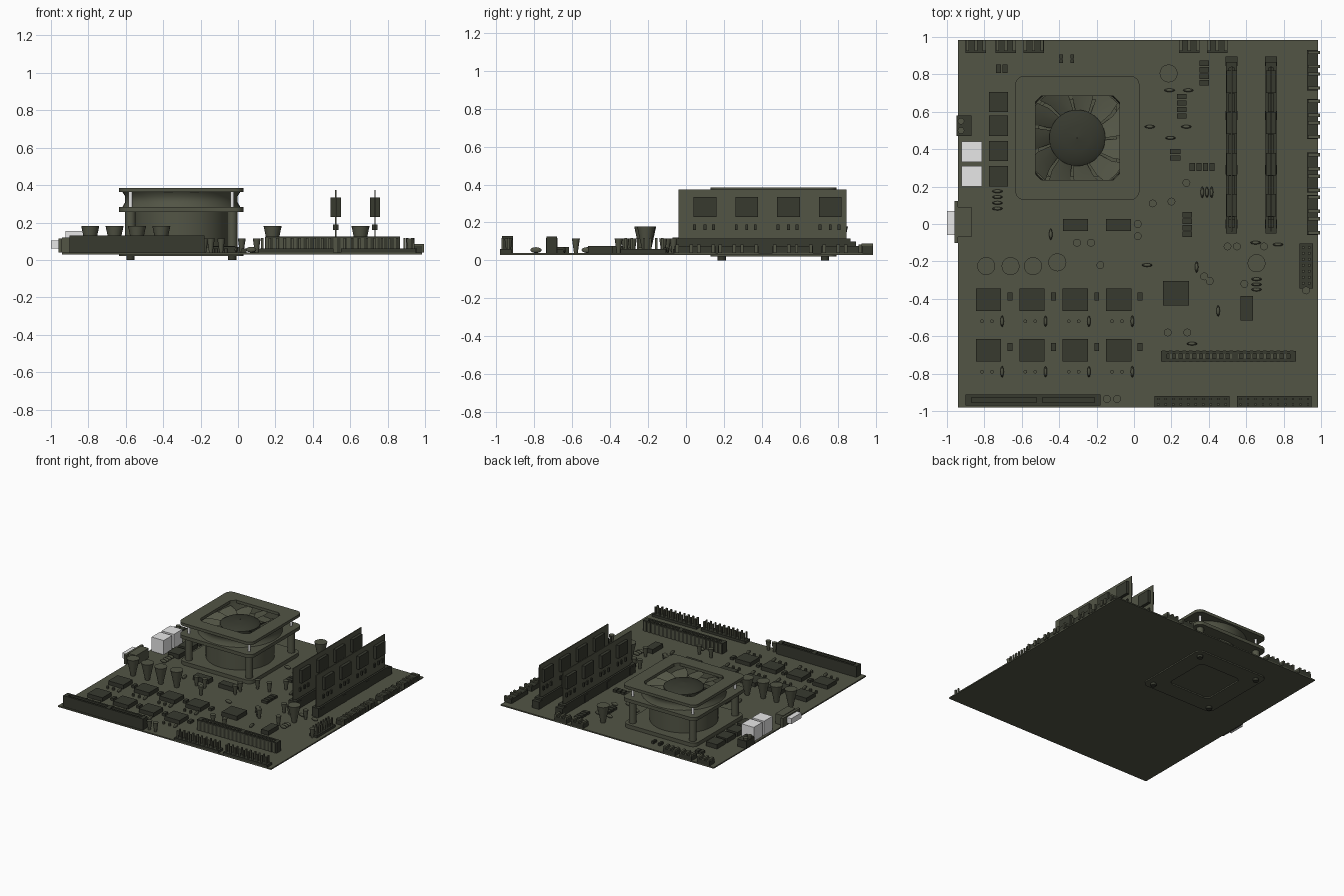
import bpy, bmesh, math
from mathutils import Matrix, Vector

cube = bpy.data.objects.get("Cube")
if cube:
    bpy.data.objects.remove(cube, do_unlink=True)


def material(name, color):
    mat = bpy.data.materials.new(name)
    mat.use_nodes = True
    rgba = (*color, 1)
    mat.diffuse_color = rgba
    shader = mat.node_tree.nodes["Principled BSDF"]
    shader.inputs["Base Color"].default_value = rgba
    shader.inputs["Roughness"].default_value = 0.7
    return mat


olive = material("olive", (0.085, 0.09, 0.06))
dark = material("dark_olive", (0.038, 0.041, 0.028))
white = material("white", (0.8, 0.8, 0.8))
TOP = 0.04            # upper face of the board
FAN = Vector((-0.303, 0.46, 0))


def finish(name, bm, mat, smooth=False):
    bmesh.ops.recalc_face_normals(bm, faces=bm.faces)
    mesh = bpy.data.meshes.new(name)
    bm.to_mesh(mesh)
    bm.free()
    mesh.materials.append(mat)
    if smooth:
        mesh.shade_smooth()
        mesh.set_sharp_from_angle(angle=math.radians(35))
    obj = bpy.data.objects.new(name, mesh)
    bpy.context.collection.objects.link(obj)
    return obj


def boxes(name, mat, spans):
    """Each span is x0, x1, y0, y1, z0, z1."""
    bm = bmesh.new()
    for x0, x1, y0, y1, z0, z1 in spans:
        mid = Vector((x0 + x1, y0 + y1, z0 + z1)) / 2
        size = (x1 - x0, y1 - y0, z1 - z0, 1)
        bmesh.ops.create_cube(bm, size=1, matrix=Matrix.Translation(mid) @ Matrix.Diagonal(size))
    return finish(name, bm, mat)


def at(x, y, w, d, z1, z0=TOP):
    """Span of a block standing around a centre."""
    return (x - w / 2, x + w / 2, y - d / 2, y + d / 2, z0, z1)


def cones(name, mat, places, z0, z1, r0, r1, sides=16):
    bm = bmesh.new()
    for x, y in places:
        bmesh.ops.create_cone(bm, cap_ends=True, segments=sides, radius1=r0, radius2=r1, depth=z1 - z0,
                              matrix=Matrix.Translation((x, y, (z0 + z1) / 2)))
    return finish(name, bm, mat, True)


def loft(name, mat, rings, wrap=False, smooth=True):
    bm = bmesh.new()
    loops = [[bm.verts.new(p) for p in ring] for ring in rings]
    n = len(loops[0])
    for a, b in zip(loops, loops[1:] + (loops[:1] if wrap else [])):
        for i in range(n):
            j = (i + 1) % n
            bm.faces.new((a[i], a[j], b[j], b[i]))
    return finish(name, bm, mat, smooth)


def circle(r, z, n=40):
    return [FAN + Vector((r * math.cos(i * math.tau / n), r * math.sin(i * math.tau / n), z)) for i in range(n)]


def rounded_square(half, r, z):
    points = []
    for k in range(4):
        turn = Matrix.Rotation(k * math.pi / 2, 3, "Z")
        for i in range(10):
            a = i / 9 * math.pi / 2
            p = Vector((half - r + r * math.cos(a), half - r + r * math.sin(a), z))
            points.append(FAN + turn @ p)
    return points


def frame(name, half, hole, z0, z1):
    outer = [rounded_square(half, 0.05, z) for z in (z0, z1)]
    inner = []
    for z in (z1, z0):
        ring = []
        for p in rounded_square(half, 0.05, z):
            d = p - FAN
            d.z = 0
            ring.append(FAN + d.normalized() * hole + Vector((0, 0, z)))
        inner.append(ring)
    return loft(name, olive, outer + inner, wrap=True)


# Board
boxes("board", olive, [(-0.94, 0.985, -0.98, 0.985, 0.03, TOP)])

# Cooler: frames, duct, core and posts
frame("cooler_top_frame", 0.332, 0.295, 0.362, 0.385)
frame("cooler_lower_frame", 0.332, 0.27, 0.255, 0.283)
frame("cooler_base", 0.325, 0.2, TOP, 0.07)
frame("backplate", 0.332, 0.25, 0.02, 0.03)
loft("fan_duct", olive, [circle(0.315, 0.283), circle(0.3, 0.31), circle(0.3, 0.34), circle(0.315, 0.362),
                         circle(0.295, 0.362), circle(0.29, 0.283)], wrap=True)
cones("cooler_core", olive, [FAN.xy], 0.05, 0.255, 0.255, 0.255, 40)
corners = [(FAN.x + sx * 0.272, FAN.y + sy * 0.272) for sx in (-1, 1) for sy in (-1, 1)]
cones("cooler_posts", olive, corners, TOP, 0.255, 0.028, 0.028)
cones("cooler_screws", white, corners, 0.283, 0.362, 0.01, 0.01)
cones("backplate_feet", dark, corners, 0, 0.03, 0.022, 0.022)

# Fan hub and twisted blades
loft("fan_hub", dark, [circle(r, z) for r, z in
                       ((0.15, 0.27), (0.15, 0.335), (0.13, 0.348), (0.07, 0.36), (0.002, 0.366))])
bm = bmesh.new()
BLADES = 11
for k in range(BLADES):
    rows = []
    for r, sweep, top in ((0.145, 0, 0.335), (0.22, 0.05, 0.345), (0.285, 0.14, 0.35)):
        row = []
        for t in (0, 0.5, 1):
            a = k * math.tau / BLADES + sweep + t * 0.5
            row.append(bm.verts.new(FAN + Vector((r * math.cos(a), r * math.sin(a), top - 0.055 * t ** 1.5))))
        rows.append(row)
    for a, b in zip(rows, rows[1:]):
        for i in range(2):
            bm.faces.new((a[i], a[i + 1], b[i + 1], b[i]))
finish("fan_blades", bm, olive, True)


# Long sockets: floor, two walls and three bridges
def socket(name, x0, x1, y0, y1, z1):
    wall = 0.016
    spans = [(x0, x1, y0, y1, TOP, z1 - 0.035)]
    if x1 - x0 > y1 - y0:
        spans += [(x0, x1, y0, y0 + wall, TOP, z1), (x0, x1, y1 - wall, y1, TOP, z1)]
        spans += [(x - wall, x + wall, y0, y1, TOP, z1) for x in (x0 + wall, x0 * 0.45 + x1 * 0.55, x1 - wall)]
    else:
        spans += [(x0, x0 + wall, y0, y1, TOP, z1), (x1 - wall, x1, y0, y1, TOP, z1)]
        spans += [(x0, x1, y - wall, y + wall, TOP, z1) for y in (y0 + wall, y1 - wall)]
    boxes(name, dark, spans)


socket("expansion_socket_front", -0.9, -0.18, -0.97, -0.912, 0.13)
socket("expansion_socket_rear", 0.145, 0.865, -0.735, -0.68, 0.125)
boxes("expansion_socket_ribs", olive,
      [at(0.16 + i * 0.036, -0.707, 0.018, 0.062, 0.118) for i in range(20)])

# Memory sockets and sticks with chips on both faces
CHIP_ROWS = [0.1 + i * 0.22 for i in range(4)]
for side, x in (("right", 0.522), ("left", 0.732)):
    socket("memory_socket_" + side, x - 0.03, x + 0.03, -0.05, 0.865, 0.115)
    boxes("memory_stick_" + side, olive, [at(x, 0.403, 0.007, 0.885, 0.375, 0.07)])
    boxes("memory_chips_" + side, dark, [at(x, y, 0.055, 0.12, 0.335, 0.23) for y in CHIP_ROWS])
    boxes("memory_resistors_" + side, dark,
          [at(x, y + d, 0.03, 0.015, 0.19, 0.16) for y in CHIP_ROWS for d in (-0.055, 0, 0.045)])
    boxes("memory_clips_" + side, dark, [at(x, 0.29 * i, 0.064, 0.05, 0.1) for i in range(4)])

# Power regulator grid
GRID_X = [-0.778 + i * 0.232 for i in range(4)]
GRID_Y = (-0.405, -0.675)
grid = [(x, y) for x in GRID_X for y in GRID_Y]
boxes("regulators", dark, [at(x, y, 0.135, 0.12, 0.072) for x, y in grid])
boxes("regulator_resistors", dark, [at(x + 0.115, y + 0.018, 0.026, 0.042, 0.06) for x, y in grid])
cones("regulator_dots", olive, [(x + d, y - 0.115) for x, y in grid for d in (-0.035, 0.018)],
      TOP, 0.06, 0.01, 0.01, 8)

# Chips
boxes("left_chips", dark, [at(-0.725, y, 0.1, 0.108, 0.075) for y in (0.653, 0.525, 0.39, 0.255)])
boxes("middle_chips", dark, [at(x, -0.005, 0.135, 0.064, 0.075) for x in (-0.313, -0.083)])
boxes("bridge_chip", dark, [at(0.225, -0.37, 0.14, 0.13, 0.075)])
boxes("bios_chip", dark, [at(0.603, -0.45, 0.065, 0.13, 0.075)])

# Resistor banks
bank = []
for x, y, count in ((0.375, 0.86, 4), (0.255, 0.682, 4), (0.22, 0.388, 2), (0.285, 0.05, 4)):
    bank += [at(x, y - i * 0.035, 0.05 if count > 2 else 0.055, 0.028, 0.06) for i in range(count)]
bank += [at(0.312 + i * 0.035, 0.305, 0.028, 0.042, 0.06) for i in range(4)]
bank += [at(x, 0.83, 0.027, 0.045, 0.06) for x in (-0.725, -0.69)]
bank += [at(x, y, 0.02, 0.02, 0.06) for x in (-0.39, -0.33) for y in (0.87, 0.895)]
boxes("resistor_banks", dark, bank)

# Oval diodes, lying across or along the board
across = [(0.085, 0.52), (0.28, 0.52), (0.195, 0.46), (0.19, 0.715), (0.29, 0.715), (0.07, -0.22),
          (0.31, -0.64), (0.65, -0.1), (0.77, -0.11)]
across += [(-0.73, 0.175 - i * 0.031) for i in range(4)] + [(0.655, -0.295 - i * 0.028) for i in range(3)]
along = [(-0.445, -0.055), (0.335, -0.23), (0.45, -0.465)]
along += [(0.365 + i * 0.025, 0.17) for i in range(3)] + [(x + 0.073, y - 0.115) for x, y in grid]
bm = bmesh.new()
for places, size in ((across, (0.028, 0.009)), (along, (0.009, 0.03))):
    for x, y in places:
        bmesh.ops.create_uvsphere(bm, u_segments=12, v_segments=6, radius=1,
                                  matrix=Matrix.Translation((x, y, TOP + 0.015)) @ Matrix.Diagonal((*size, 0.015, 1)))
finish("diodes", bm, olive, True)

# Capacitors, widening upward
cones("large_capacitors", olive, [(-0.79, -0.225), (-0.66, -0.225), (-0.54, -0.225), (-0.41, -0.205),
                                  (0.185, 0.805), (0.655, -0.21)], TOP, 0.18, 0.018, 0.048, 20)
cones("small_capacitors", olive, [
    (0.1, 0.11), (0.2, 0.12), (0.28, 0.22), (0.02, 0), (0.02, -0.065), (-0.305, -0.1), (-0.23, -0.1),
    (-0.18, -0.22), (0.5, -0.12), (0.55, -0.12), (0.695, -0.12), (0.375, -0.28), (0.405, -0.305),
    (0.59, -0.32), (0.18, -0.58), (0.285, -0.58), (-0.145, -0.935), (-0.09, -0.935), (0.92, -0.355)],
    TOP, 0.115, 0.01, 0.021, 12)

# Pin headers
pins = [(x + i * 0.04, y) for x in (0.13, 0.57) for i in range(10) for y in (-0.965, -0.935)]
pins += [(x, -0.125 - i * 0.032) for x in (0.905, 0.937) for i in range(7)]
boxes("pin_headers", dark, [at(x, -0.95, 0.4, 0.06, 0.06) for x in (0.31, 0.75)]
      + [at(0.921, -0.225, 0.07, 0.24, 0.06)])
boxes("header_pins", olive, [at(x, y, 0.012, 0.012, 0.118) for x, y in pins])

# Edge connectors with raised ribs
rear, rear_ribs = [], []
for x in (-0.845, -0.685, -0.537, 0.295, 0.445):
    rear.append(at(x, 0.95, 0.11, 0.07, 0.075))
    rear_ribs += [at(x + d, 0.955, 0.018, 0.06, 0.09) for d in (-0.045, 0, 0.045)]
boxes("rear_connectors", dark, rear)
boxes("rear_connector_ribs", olive, rear_ribs)
left, left_ribs = [], []
for y in (0.822, 0.562, 0.275, 0.048):
    left.append(at(0.955, y, 0.06, 0.215, 0.075))
    left_ribs += [at(0.962, y + d, 0.066, 0.018, 0.085) for d in (-0.095, -0.02, 0.02, 0.095)]
boxes("left_connectors", dark, left)
boxes("left_connector_ribs", olive, left_ribs)

# Ports on the right edge
boxes("round_plug_ports", white, [at(-0.867, y, 0.11, 0.11, 0.155) for y in (0.387, 0.255)])
boxes("audio_port", dark, [at(-0.91, 0.525, 0.08, 0.108, 0.1)])
cones("audio_port_posts", olive, [(-0.925, 0.5), (-0.925, 0.55)], TOP, 0.115, 0.018, 0.018, 12)
boxes("display_port", olive, [at(-0.905, 0.01, 0.07, 0.16, 0.12), at(-0.95, 0.01, 0.02, 0.225, 0.115)])
boxes("display_port_shield", white, [(-1, -0.96, -0.06, 0.07, 0.06, 0.105)])
